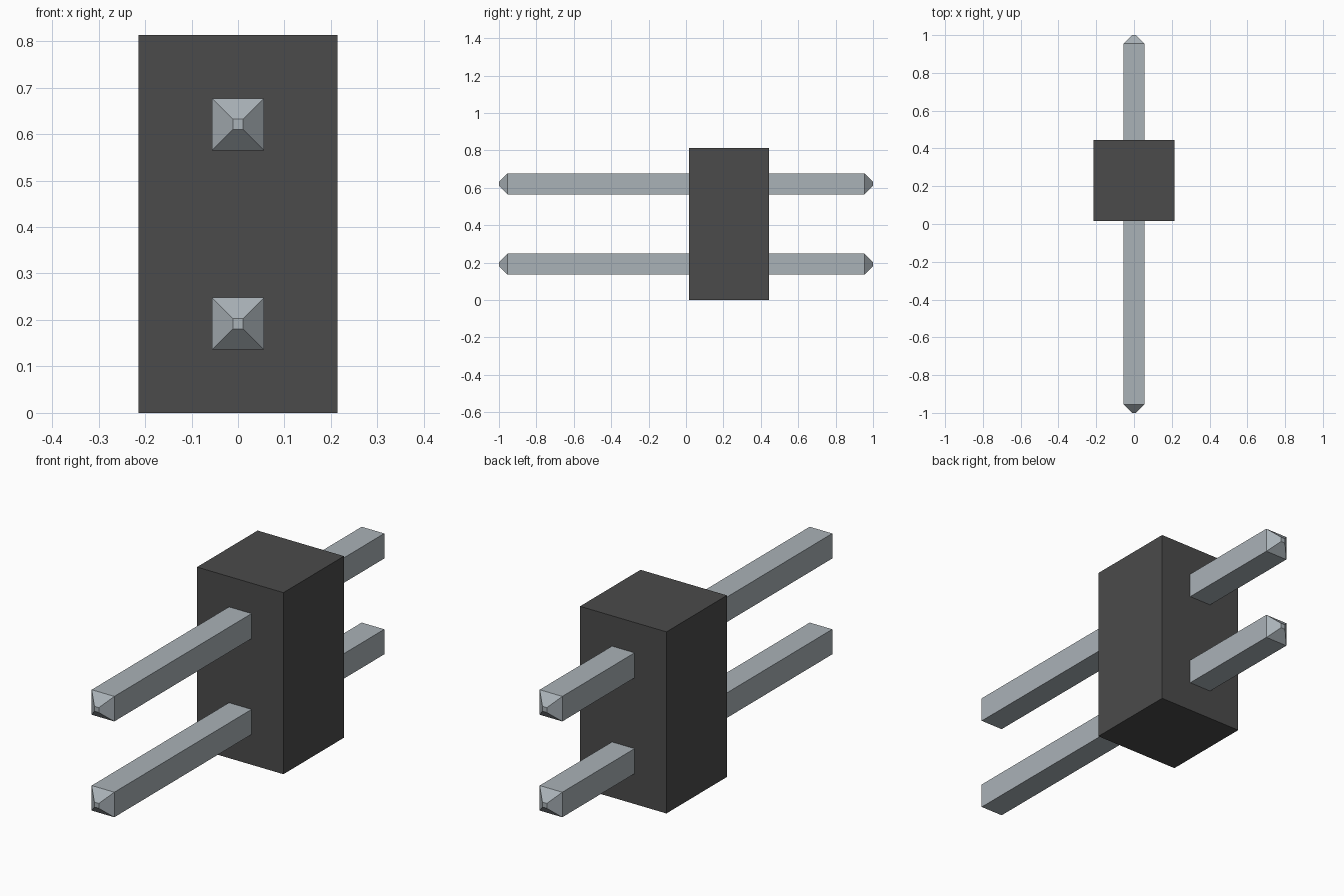
import bpy
import bmesh
from mathutils import Matrix, Vector

cube = bpy.data.objects.get("Cube")
if cube:
    bpy.data.objects.remove(cube, do_unlink=True)


def make_material(name, rgb):
    mat = bpy.data.materials.new(name)
    mat.use_nodes = True
    color = (*rgb, 1.0)
    mat.diffuse_color = color
    mat.node_tree.nodes["Principled BSDF"].inputs["Base Color"].default_value = color
    return mat


def add_object(name, bm, mat):
    bmesh.ops.recalc_face_normals(bm, faces=bm.faces)
    mesh = bpy.data.meshes.new(name)
    bm.to_mesh(mesh)
    bm.free()
    mesh.materials.append(mat)
    obj = bpy.data.objects.new(name, mesh)
    bpy.context.collection.objects.link(obj)
    return obj


def box(center, size):
    bm = bmesh.new()
    matrix = Matrix.Translation(center) @ Matrix.Diagonal((*size, 1.0))
    bmesh.ops.create_cube(bm, size=1.0, matrix=matrix)
    return bm


black_plastic = make_material("black plastic", (0.07, 0.07, 0.07))
steel = make_material("steel", (0.40, 0.445, 0.475))

WIDTH, HEIGHT = 0.428, 0.813
BODY_Y = 0.23
PIN, TIP_WIDTH, TIP_LENGTH = 0.112, 0.022, 0.045
PITCH = 0.429

# Plastic housing
add_object("housing", box((0, BODY_Y, HEIGHT / 2), (WIDTH, WIDTH, HEIGHT)), black_plastic)

# Square pins running through the housing, tapered at both ends
for name, side in (("lower_pin", -1), ("upper_pin", 1)):
    z = HEIGHT / 2 + side * PITCH / 2
    bm = box((0, 0, z), (PIN, 2 - 2 * TIP_LENGTH, PIN))
    ends = [f for f in bm.faces if abs(f.normal.y) > 0.9]
    for face in ends:
        direction = 1 if face.calc_center_median().y > 0 else -1
        tip = bmesh.ops.extrude_discrete_faces(bm, faces=[face])["faces"][0]
        center = tip.calc_center_median()
        scale = TIP_WIDTH / PIN
        for v in tip.verts:
            v.co = center + (v.co - center) * scale + Vector((0, direction * TIP_LENGTH, 0))
    add_object(name, bm, steel)
